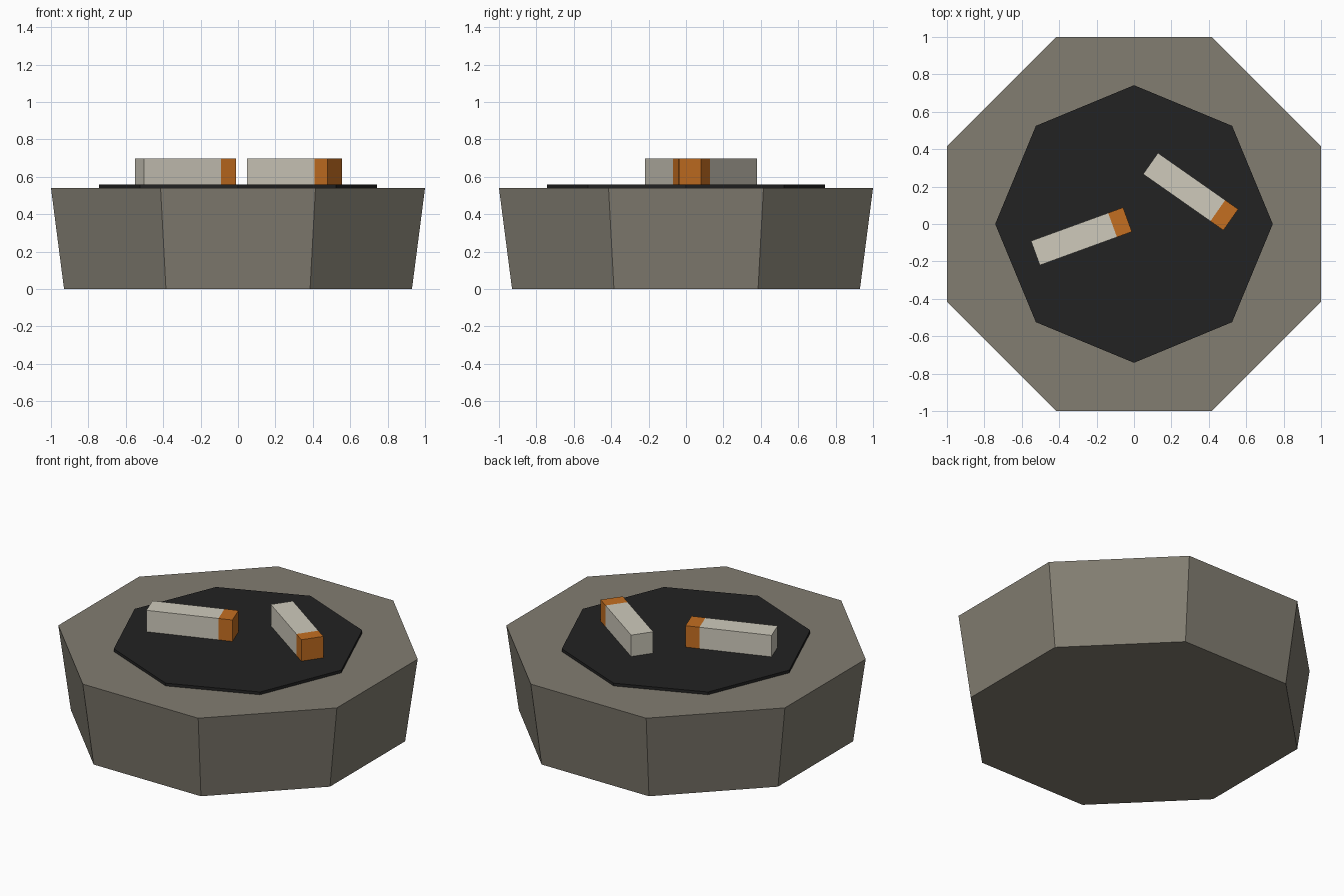
import bpy, bmesh, math
from mathutils import Matrix

if "Cube" in bpy.data.objects:
    bpy.data.objects.remove(bpy.data.objects["Cube"])


def material(name, rgb):
    m = bpy.data.materials.new(name)
    m.diffuse_color = (*rgb, 1)
    m.use_nodes = True
    m.node_tree.nodes["Principled BSDF"].inputs["Base Color"].default_value = m.diffuse_color
    return m


STONE = material("warm grey stone", (0.223, 0.205, 0.166))
ASH = material("black ash", (0.016, 0.016, 0.016))
PAPER = material("off white paper", (0.62, 0.59, 0.50))
FILTER = material("orange filter", (0.55, 0.156, 0.015))


def finish(bm, name, mats):
    bmesh.ops.recalc_face_normals(bm, faces=bm.faces)
    mesh = bpy.data.meshes.new(name)
    bm.to_mesh(mesh)
    bm.free()
    for m in mats:
        mesh.materials.append(m)
    ob = bpy.data.objects.new(name, mesh)
    bpy.context.collection.objects.link(ob)
    return ob


def octagon(name, r_bottom, r_top, z0, z1, turn, mat):
    """Eight-sided frustum between two heights."""
    bm = bmesh.new()
    bmesh.ops.create_cone(
        bm, cap_ends=True, segments=8, radius1=r_bottom, radius2=r_top, depth=z1 - z0,
        matrix=Matrix.Translation((0, 0, (z0 + z1) / 2)) @ Matrix.Rotation(turn, 4, 'Z'))
    return finish(bm, name, [mat])


def cigarette(name, x, y, degrees, length=0.524, width=0.138, tip=0.085):
    """Square stick whose +x end is the filter."""
    bm = bmesh.new()
    bmesh.ops.create_cube(bm, size=1, matrix=Matrix.Diagonal((length, width, 0.14, 1)))
    cut = length / 2 - tip
    bmesh.ops.bisect_plane(bm, geom=bm.verts[:] + bm.edges[:] + bm.faces[:],
                           plane_co=(cut, 0, 0), plane_no=(1, 0, 0))
    for f in bm.faces:
        f.material_index = int(f.calc_center_median().x > cut)
    ob = finish(bm, name, [PAPER, FILTER])
    ob.location = (x, y, 0.628)
    ob.rotation_euler.z = math.radians(degrees)


# Tray body, flat sides facing the axes and flaring upward
k = 1 / math.cos(math.pi / 8)
octagon("tray_body", 0.93 * k, 1.0 * k, 0, 0.541, math.pi / 8, STONE)

# Dark ash bed, with corners on the axes
octagon("ash_bed", 0.742, 0.742, 0.535, 0.559, 0, ASH)

# Two cigarette butts
cigarette("right_cigarette", 0.303, 0.173, -35)
cigarette("left_cigarette", -0.281, -0.066, 20)
